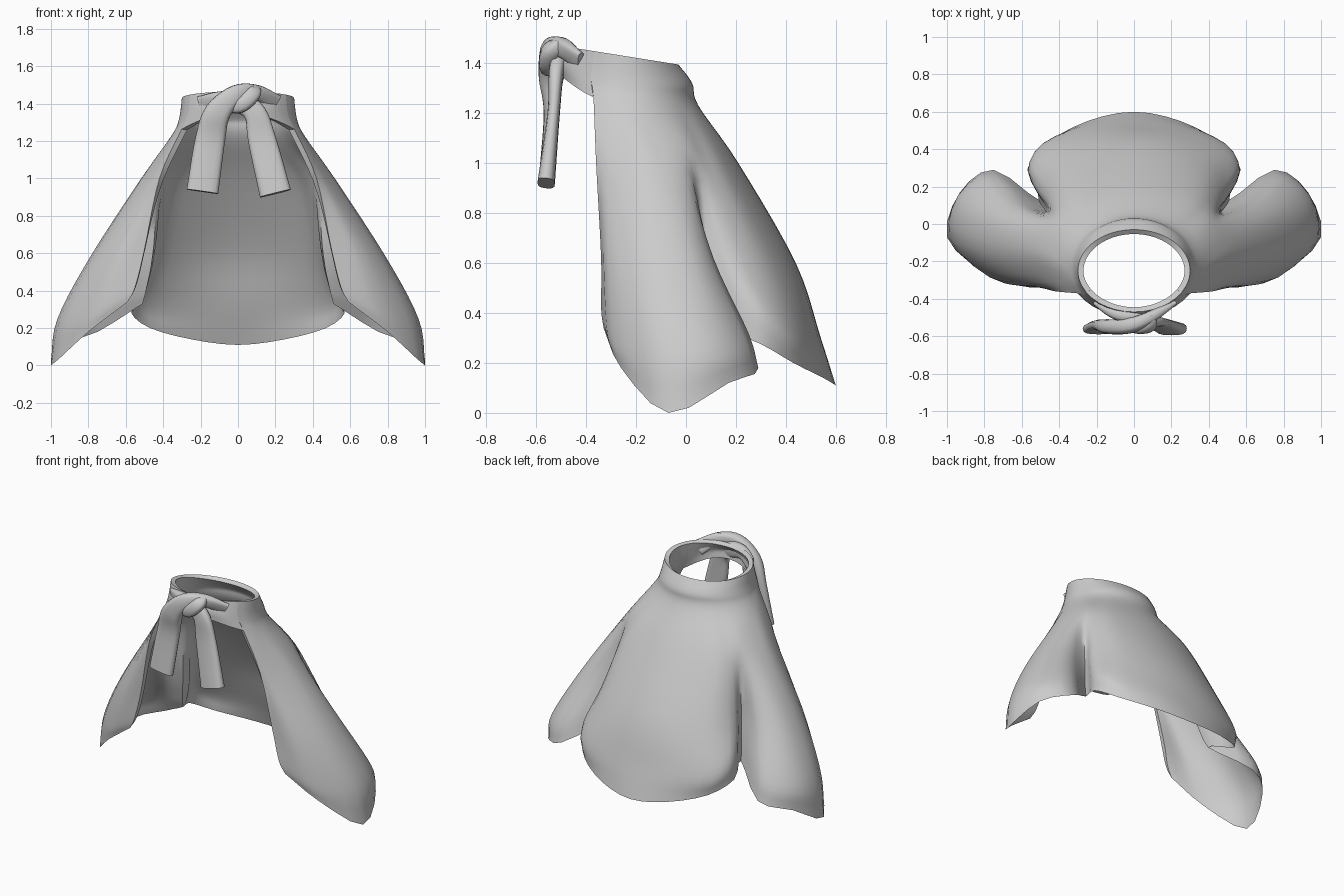
import bpy, bmesh, math
from mathutils import Vector

cube = bpy.data.objects.get("Cube")
if cube:
    bpy.data.objects.remove(cube)

cloth = bpy.data.materials.new("grey_cloth")
cloth.use_nodes = True
GREY = (0.6, 0.6, 0.6, 1)
cloth.diffuse_color = GREY
cloth.node_tree.nodes["Principled BSDF"].inputs["Base Color"].default_value = GREY


def smooth_path(points, steps):
    """Curve that passes through every point."""
    p = [Vector(q) for q in points]
    p = [2 * p[0] - p[1]] + p + [2 * p[-1] - p[-2]]
    out = []
    for i in range(1, len(p) - 2):
        a, b, c, d = p[i - 1:i + 3]
        for s in range(steps):
            t = s / steps
            out.append(b + (c - a) * t / 2 + (2 * a - 5 * b + 4 * c - d) * t**2 / 2
                       + (3 * b - a - 3 * c + d) * t**3 / 2)
    return out + [p[-2]]


def grid_object(name, rows, closed=False, lining=None):
    """Skin a grid of points; closed grids are capped tubes, open ones get a lining."""
    bm = bmesh.new()
    vs = [[bm.verts.new(p) for p in row] for row in rows]
    n = len(rows[0])
    for r0, r1 in zip(vs, vs[1:]):
        for j in range(n if closed else n - 1):
            k = (j + 1) % n
            bm.faces.new((r0[j], r1[j], r1[k], r0[k]))
    if closed:
        bm.faces.new(vs[0])
        bm.faces.new(vs[-1][::-1])
        bmesh.ops.recalc_face_normals(bm, faces=bm.faces)
    mesh = bpy.data.meshes.new(name)
    bm.to_mesh(mesh)
    bm.free()
    mesh.materials.append(cloth)
    ob = bpy.data.objects.new(name, mesh)
    bpy.context.collection.objects.link(ob)
    bpy.ops.object.select_all(action='DESELECT')
    ob.select_set(True)
    bpy.context.view_layer.objects.active = ob
    if lining:
        group = ob.vertex_groups.new(name="lining")
        for i in range(len(rows)):
            group.add(range(i * n, i * n + n), lining(i / (len(rows) - 1)), 'REPLACE')
        solid = ob.modifiers.new("lining", 'SOLIDIFY')
        solid.thickness = 0.03
        solid.vertex_group = group.name
        bpy.ops.object.modifier_apply(modifier=solid.name)
    bpy.ops.object.shade_smooth_by_angle(angle=math.radians(60))


def neck_rows(angles):
    """Rim, middle and base of the collar at the given angles."""
    rim, mid, base = [], [], []
    for a in angles:
        c, s = math.cos(a), math.sin(a)
        front = max(0, -s) ** 2
        rim.append((0.3 * c, -0.25 + 0.22 * s, 1.43 - 0.035 * s))
        mid.append((0.315 * c, -0.24 + 0.265 * s, 1.32 + 0.09 * front))
        base.append((0.355 * c, -0.225 + 0.275 * s, 1.23 + 0.12 * front))
    return [rim, mid, base]


# Cape half: front edge, side panel, pinched slit, back panel, centre back
chest = [(.42, -.36, 1), (.46, -.31, 1), (.515, -.18, 1), (.505, -.08, 1), (.475, -.01, 1),
         (.435, .035, 1), (.39, .08, 1), (.32, .14, 1), (.17, .19, 1), (0, .21, 1)]
thigh = [(.5, -.34, .62), (.65, -.31, .6), (.78, -.15, .58), (.76, .03, .6), (.63, .11, .62),
         (.47, .07, .64), (.5, .18, .62), (.42, .32, .6), (.22, .41, .6), (0, .44, .6)]
flare = [(.55, -.34, .42), (.76, -.29, .3), (.95, -.1, .25), (.93, .13, .27), (.74, .25, .32),
         (.5, .11, .42), (.56, .27, .42), (.49, .42, .33), (.25, .51, .32), (0, .54, .3)]
hem = [(.59, -.33, .34), (.8, -.26, .18), (1, -.07, 0), (.93, .17, .12), (.75, .29, .18),
       (.51, .13, .33), (.57, .29, .28), (.47, .43, .2), (.25, .55, .14), (0, .6, .11)]


def mirrored(row):
    return row + [(-x, y, z) for x, y, z in row[-2::-1]]


edge = math.radians(-32)
turn = (math.pi - 2 * edge) / 18
rows = neck_rows([edge + turn * i for i in range(19)])
rows += [mirrored(r) for r in (chest, thigh, flare, hem)]
rows = [smooth_path(r, 3) for r in rows]
columns = [smooth_path(c, 5) for c in zip(*rows)]
grid_object("cape", list(zip(*columns)), lining=lambda t: min(1, (1 - t) * 4))

# Collar band across the throat
sweep = (math.pi + 2 * edge) / 12
band = neck_rows([edge - sweep * i for i in range(13)])
columns = [smooth_path(c, 5) for c in zip(*band)]
grid_object("front_collar", list(zip(*columns))[::-1], lining=lambda t: 1)


def ribbon(name, path, sides=16):
    """Sweep a flat rounded section; path entries are x, y, z, width, thickness."""
    pts = smooth_path(path, 5)
    rings = []
    for i, p in enumerate(pts):
        a, b = pts[max(i - 1, 0)], pts[min(i + 1, len(pts) - 1)]
        tangent = (Vector(b[:3]) - Vector(a[:3])).normalized()
        side = tangent.cross(Vector((0, 1, 0))).normalized()
        out = side.cross(tangent)
        ring = []
        for k in range(sides):
            t = 2 * math.pi * k / sides
            c, s = (math.copysign(abs(f(t)) ** 0.7, f(t)) for f in (math.cos, math.sin))
            ring.append(Vector(p[:3]) + side * c * p[3] / 2 + out * s * p[4] / 2)
        rings.append(ring)
    grid_object(name, rings, closed=True)


# Two strands that leave the collar, cross in the knot and hang as tails
ribbon("right_tie", [(.2, -.42, 1.4, .1, .03), (.1, -.49, 1.46, .08, .06),
                     (-.01, -.54, 1.45, .1, .08), (-.11, -.55, 1.35, .14, .08),
                     (-.15, -.54, 1.2, .16, .06), (-.19, -.56, .93, .17, .06)])
ribbon("left_tie", [(-.2, -.42, 1.39, .1, .03), (-.1, -.48, 1.42, .09, .06),
                    (0, -.5, 1.41, .11, .07), (.09, -.52, 1.35, .12, .06),
                    (.13, -.53, 1.2, .15, .05), (.2, -.56, .92, .17, .07)])

# Small wrap that twists around the knot
ribbon("knot_wrap", [(-.08, -.5, 1.39, .06, .06), (.01, -.55, 1.39, .08, .07),
                     (.08, -.54, 1.45, .08, .07), (.09, -.48, 1.48, .05, .05)])
